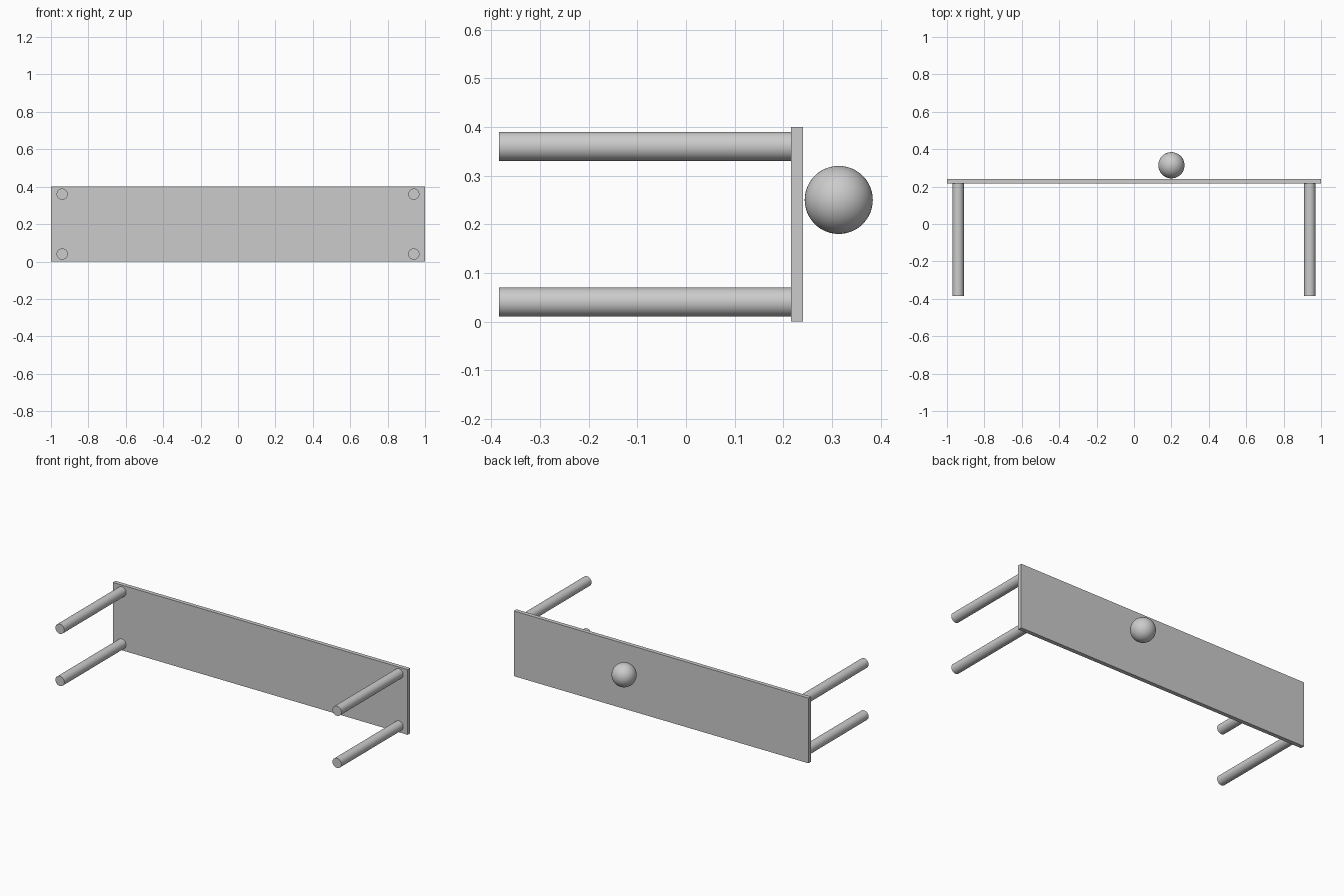
import bpy
import math

cube = bpy.data.objects.get("Cube")
if cube:
    bpy.data.objects.remove(cube, do_unlink=True)

# One plain grey for everything
GREY = (0.6, 0.6, 0.6, 1.0)
grey = bpy.data.materials.new("plain grey")
grey.use_nodes = True
grey.diffuse_color = GREY
grey.node_tree.nodes["Principled BSDF"].inputs["Base Color"].default_value = GREY

BOARD_FRONT, BOARD_BACK = 0.216, 0.241
LEG_FRONT = -0.384
HEIGHT = 0.4
LEG_INSET = 0.04


def finish(name, smooth=False):
    obj = bpy.context.object
    obj.name = name
    obj.data.materials.append(grey)
    if smooth:
        bpy.ops.object.shade_smooth_by_angle(angle=math.radians(35))
    return obj


# Table top, standing on its long edge
bpy.ops.mesh.primitive_cube_add(
    size=1, location=(0, (BOARD_FRONT + BOARD_BACK) / 2, HEIGHT / 2))
top = finish("table_top")
top.scale = (2, BOARD_BACK - BOARD_FRONT, HEIGHT)
bpy.ops.object.transform_apply(location=False, rotation=False, scale=True)

# Four round legs pointing to the front
for side, x in (("left", 0.94), ("right", -0.94)):
    for level, z in (("lower", LEG_INSET), ("upper", HEIGHT - LEG_INSET)):
        bpy.ops.mesh.primitive_cylinder_add(
            vertices=48, radius=0.03, depth=BOARD_FRONT - LEG_FRONT,
            location=(x, (BOARD_FRONT + LEG_FRONT) / 2, z),
            rotation=(math.pi / 2, 0, 0))
        finish(f"{level}_{side}_leg", smooth=True)

# Ball just clear of the back of the table top
bpy.ops.mesh.primitive_uv_sphere_add(
    segments=48, ring_count=24, radius=0.07, location=(0.2, 0.314, 0.25))
finish("ball", smooth=True)
